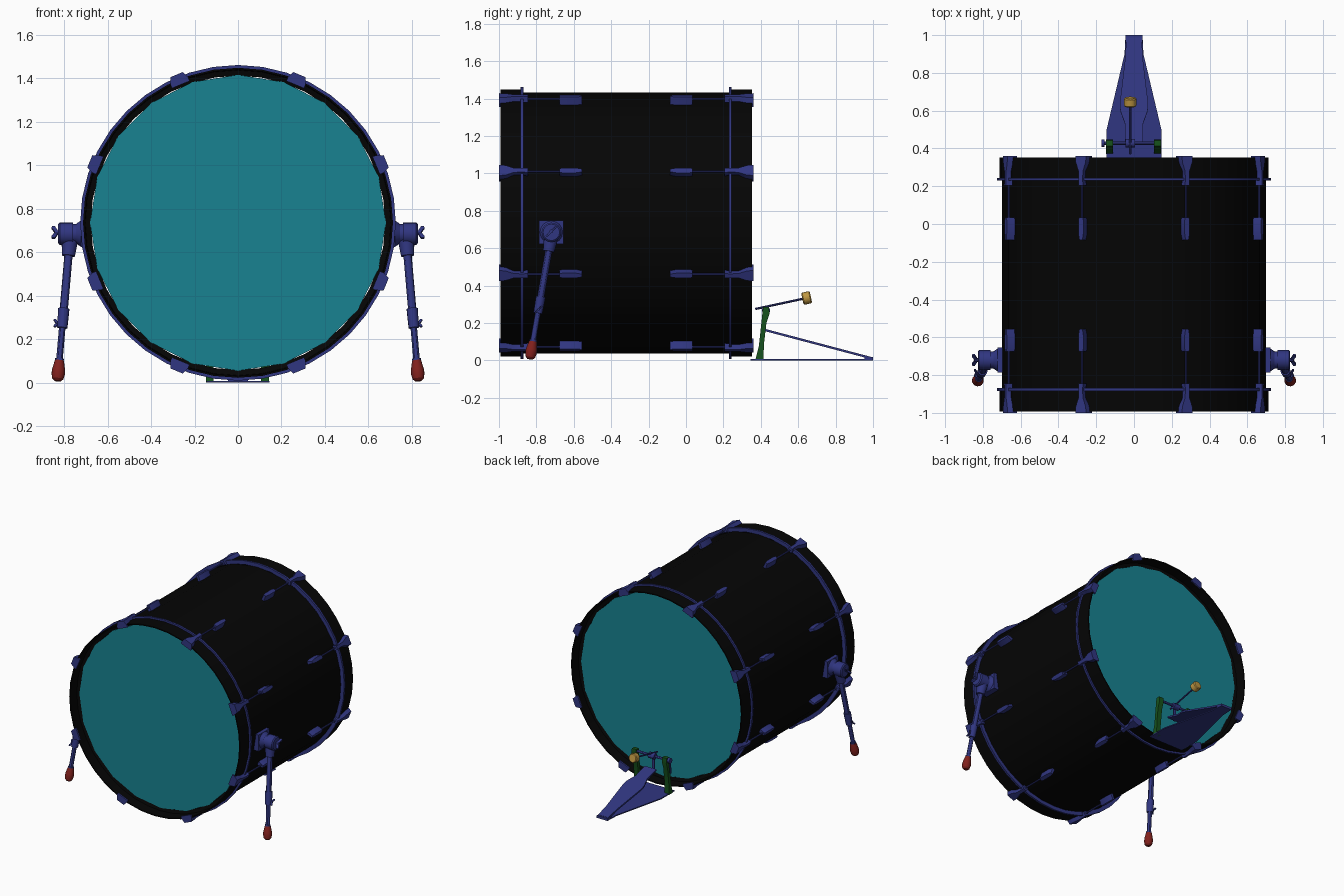
import bpy, bmesh
from math import pi, sin, cos
from mathutils import Matrix, Vector as V

if "Cube" in bpy.data.objects:
    bpy.data.objects.remove(bpy.data.objects["Cube"])

def colour(name, rgb):
    m = bpy.data.materials.new(name)
    m.diffuse_color = (*rgb, 1)
    m.use_nodes = True
    m.node_tree.nodes["Principled BSDF"].inputs["Base Color"].default_value = m.diffuse_color
    return m

BLACK = colour("black", (.0015, .0015, .0015))
TEAL = colour("teal", (.009, .225, .285))
BLUE = colour("blue", (.03, .037, .22))
RED = colour("red", (.22, .015, .012))
GREEN = colour("green", (.008, .085, .012))
TAN = colour("tan", (.52, .31, .055))

def finish(bm, name, mat):
    bmesh.ops.remove_doubles(bm, verts=bm.verts, dist=1e-5)
    bmesh.ops.recalc_face_normals(bm, faces=bm.faces)
    me = bpy.data.meshes.new(name)
    bm.to_mesh(me)
    bm.free()
    me.materials.append(mat)
    ob = bpy.data.objects.new(name, me)
    bpy.context.collection.objects.link(ob)
    bpy.ops.object.select_all(action='DESELECT')
    ob.select_set(True)
    bpy.context.view_layer.objects.active = ob
    bpy.ops.object.shade_smooth_by_angle(angle=pi / 6)

def frame(x, y, z, origin):
    m = Matrix((x, y, z)).transposed().to_4x4()
    m.translation = origin
    return m

def prism(bm, pts, z0, z1, M=Matrix(), taper=1):
    """Outline in local xy, extruded along local z; taper narrows x at the top."""
    lo = [bm.verts.new(M @ V((x, y, z0))) for x, y in pts]
    hi = [bm.verts.new(M @ V((x * taper, y, z1))) for x, y in pts]
    bm.faces.new(lo)
    bm.faces.new(hi)
    for i in range(len(pts)):
        j = (i + 1) % len(pts)
        bm.faces.new((lo[i], lo[j], hi[j], hi[i]))

def box(bm, x, y, z, M=Matrix(), taper=1):
    prism(bm, [(x[0], y[0]), (x[1], y[0]), (x[1], y[1]), (x[0], y[1])], z[0], z[1], M, taper)

def mirrored(half):
    """Full outline from (half width, y) points."""
    return half + [(-w, y) for w, y in reversed(half)]

def lathe(bm, prof, M, seg, closed=False):
    """Spin (radius, height) points around local z."""
    rings = [[bm.verts.new(M @ V((r * cos(2 * pi * i / seg), r * sin(2 * pi * i / seg), h)))
              for i in range(seg)] for r, h in prof]
    pairs = list(zip(rings, rings[1:])) + ([(rings[-1], rings[0])] if closed else [])
    for a, b in pairs:
        for i in range(seg):
            j = (i + 1) % seg
            bm.faces.new((a[i], a[j], b[j], b[i]))

def along(p, q):
    d = V(q) - V(p)
    return Matrix.Translation(p) @ d.to_track_quat('Z', 'Y').to_matrix().to_4x4(), d.length

def rod(bm, p, q, r0, r1=None, seg=12):
    M, L = along(p, q)
    lathe(bm, [(0, 0), (r0, 0), (r1 or r0, L), (0, L)], M, seg)

# Drum axis frame: local z runs along world y
CZ, CY = .735, -.32
AXIS = Matrix.Translation((0, 0, CZ)) @ Matrix.Rotation(-pi / 2, 4, 'X')
FLIP = Matrix.Translation((0, 2 * CY, 0)) @ Matrix.Scale(-1, 4, (0, 1, 0))
ENDS = (("front", Matrix()), ("back", FLIP))
SIDES = 20

# Shell
bm = bmesh.new()
lathe(bm, [(.698, -.9), (.698, .26)], AXIS, SIDES)
finish(bm, "shell", BLACK)

for end, E in ENDS:
    # Drum head, set back inside the hoop
    bm = bmesh.new()
    lathe(bm, [(0, -.918), (.681, -.918), (.681, -.905)], E @ AXIS, SIDES)
    finish(bm, end + "_head", TEAL)
    # Hoop: thin wall with an inner step that holds the head
    bm = bmesh.new()
    lathe(bm, [(.677, -.91), (.702, -.918), (.705, -.993), (.713, -.993), (.713, -.877), (.69, -.877)],
          E @ AXIS, SIDES * 2, True)
    finish(bm, end + "_hoop", BLACK)
    # Thin flange ring behind the hoop
    bm = bmesh.new()
    lathe(bm, [(.698, -.884), (.726, -.884), (.726, -.869), (.698, -.869)], E @ AXIS, SIDES * 2, True)
    finish(bm, end + "_flange", BLUE)
    # Claws, tension rods and lugs
    claws, rods, lugs = bmesh.new(), bmesh.new(), bmesh.new()
    for k in range(8):
        M = E @ Matrix.Translation((0, 0, CZ)) @ Matrix.Rotation(pi / 8 + k * pi / 4, 4, 'Y')
        prism(claws, mirrored([(.044, -1), (.04, -.965), (.018, -.92), (.016, -.87), (.02, -.845)]),
              .704, .738, M, .7)
        box(claws, (-.044, .044), (-1, -.988), (.688, .705), M)
        rod(rods, M @ V((0, -.86, .718)), M @ V((0, -.65, .718)), .006, seg=8)
        prism(lugs, mirrored([(.014, -.675), (.019, -.66), (.019, -.59), (.011, -.555)]),
              .685, .735, M, .75)
    finish(claws, end + "_claws", BLUE)
    finish(rods, end + "_tension_rods", BLUE)
    finish(lugs, end + "_lugs", BLUE)

def wing_screw(bm, origin, out, d, s=1):
    out, d = V(out).normalized(), V(d).normalized()
    M = frame(out, d, out.cross(d), origin)
    half = [(0, .01), (.015, .042), (.03, .042), (.032, .03), (.018, .006)]
    prism(bm, [(x * s, y * s) for x, y in half] + [(x * s, -y * s) for x, y in reversed(half)],
          -.006 * s, .006 * s, M)
    rod(bm, V(origin) - out * .02, V(origin) + out * .018 * s, .011 * s)

# Side legs with shell brackets
for name, s in (("left", -1), ("right", 1)):
    X = V((s, 0, 0))
    B = frame(V((0, 1, 0)), V((0, 0, 1)), X, V((0, -.72, .685)))
    bm = bmesh.new()
    box(bm, (-.065, .065), (-.062, .062), (.68, .722), B)
    lathe(bm, [(.062, .72), (.045, .745), (.045, .76), (.052, .76), (.052, .82), (.044, .827), (0, .827)], B, 16)
    top, foot = V((s * .777, -.728, .62)), V((s * .83, -.835, .006))
    at = lambda t: top.lerp(foot, t)
    rod(bm, at(-.12), at(.06), .042, .03, 16)
    wing_screw(bm, (s * .829, -.72, .69), X, (0, 1, 1), .9)
    finish(bm, name + "_leg_bracket", BLUE)

    bm = bmesh.new()
    rod(bm, at(0), at(.5), .019)
    rod(bm, at(.455), at(.6), .026, .024)
    rod(bm, at(.5), at(.9), .015)
    rod(bm, at(.83), at(.86), .02)
    wing_screw(bm, at(.565) + X * .022, X, (0, 1, 1), .6)
    finish(bm, name + "_leg", BLUE)

    # Rubber foot
    bm = bmesh.new()
    M, L = along(foot, top)
    lathe(bm, [(0, 0), (.015, .001), (.026, .012), (.031, .035), (.03, .055), (.021, .097), (0, .097)], M, 16)
    finish(bm, name + "_foot", RED)

# Pedal base plate with heel block
bm = bmesh.new()
prism(bm, mirrored([(.145, .345), (.145, .5), (.05, .9), (.045, 1)]), 0, .008)
box(bm, (-.045, .045), (.955, 1), (.008, .018))
finish(bm, "pedal_base", BLUE)

# Sloping footboard
bm = bmesh.new()
d = V((0, -.56, .148)).normalized()
M = frame(V((1, 0, 0)), d, V((1, 0, 0)).cross(d), V((0, .985, .014)))
outline = [(.042, 0), (.045, .1), (.075, .36), (.072, .4), (.048, .47), (.048, .585)]
prism(bm, mirrored(outline), -.006, .006, M)
finish(bm, "footboard", BLUE)

# Pedal posts
bm = bmesh.new()
side = [(.37, 0), (.415, 0), (.416, .08), (.43, .2), (.447, .25), (.443, .285), (.412, .285), (.405, .22), (.39, .08)]
M = frame(V((0, 1, 0)), V((0, 0, 1)), V((1, 0, 0)), V((0, 0, 0)))
for x in (-.148, .106):
    prism(bm, side, x, x + .036, M)
finish(bm, "pedal_posts", GREEN)

# Axle, hub, drive strap and spring
bm = bmesh.new()
rod(bm, (-.165, .428, .268), (.14, .428, .268), .009)
rod(bm, (-.045, .428, .268), (.005, .428, .268), .022)
rod(bm, (-.172, .428, .268), (-.155, .428, .268), .02)
rod(bm, (-.163, .428, .265), (-.163, .415, .17), .007)
box(bm, (-.03, -.01), (.41, .418), (.16, .27))
finish(bm, "pedal_axle", BLUE)

# Beater
bm = bmesh.new()
rod(bm, (-.02, .37, .275), (-.02, .65, .335), .006, seg=8)
finish(bm, "beater_rod", BLUE)
bm = bmesh.new()
M, L = along((-.02, .622, .329), (-.02, .668, .339))
lathe(bm, [(0, 0), (.028, 0), (.033, .006), (.033, L - .006), (.028, L), (0, L)], M, 16)
finish(bm, "beater_head", TAN)
